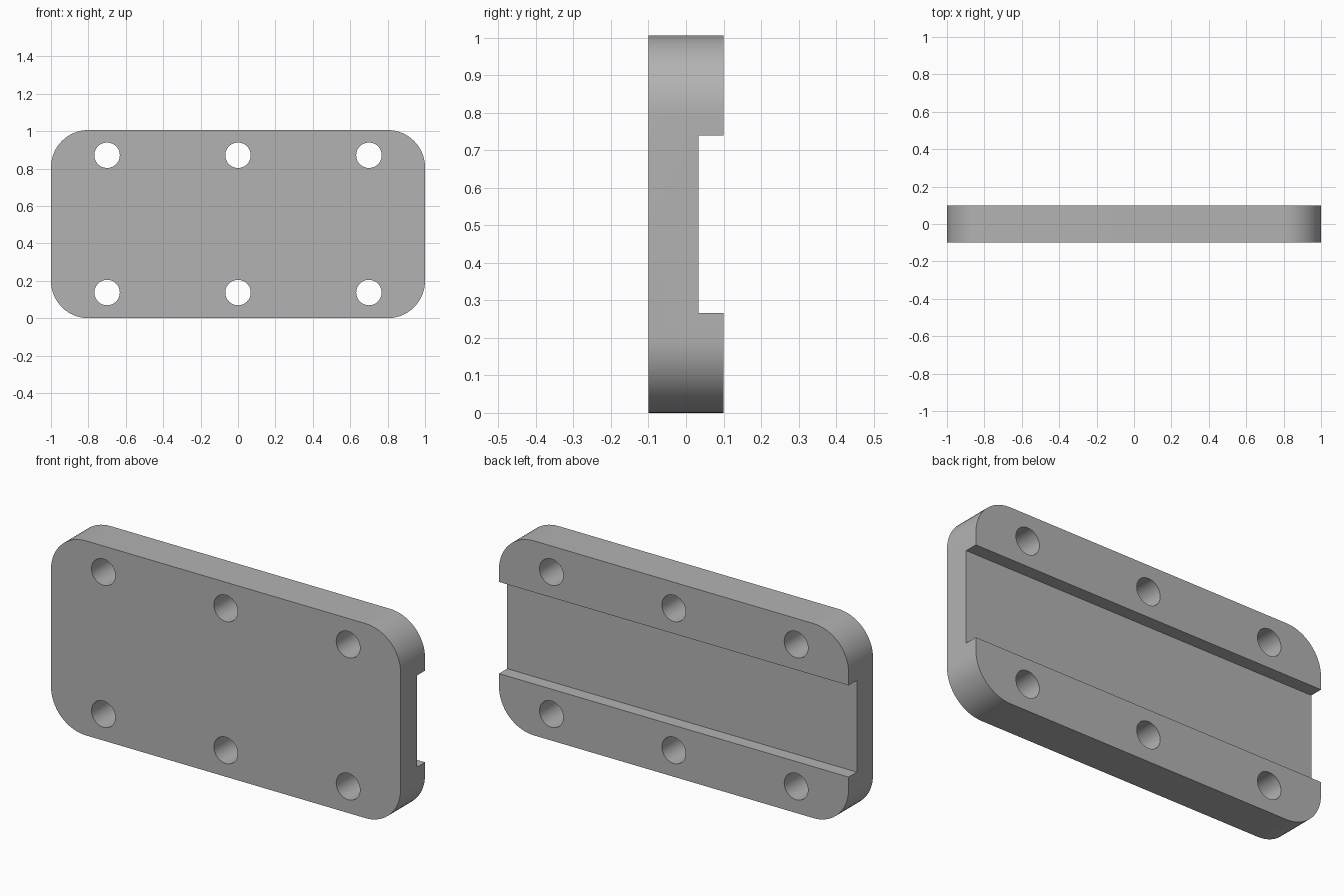
import bpy
import bmesh
from math import cos, sin, pi, radians
from mathutils import Matrix

WIDTH, HEIGHT, DEPTH = 2.0, 1.006, 0.2
CORNER = 0.2
HOLE_RADIUS = 0.068
CHANNEL_LOW, CHANNEL_HIGH, CHANNEL_FLOOR = 0.266, 0.74, 0.033

default_cube = bpy.data.objects.get("Cube")
if default_cube:
    bpy.data.objects.remove(default_cube, do_unlink=True)

# One plain grey for the whole plate
grey = bpy.data.materials.new("plain grey")
grey.use_nodes = True
colour = (0.45, 0.45, 0.45, 1)
grey.diffuse_color = colour
grey.node_tree.nodes["Principled BSDF"].inputs["Base Color"].default_value = colour


def make_object(name, bm):
    bmesh.ops.recalc_face_normals(bm, faces=bm.faces)
    mesh = bpy.data.meshes.new(name)
    bm.to_mesh(mesh)
    bm.free()
    mesh.materials.append(grey)
    obj = bpy.data.objects.new(name, mesh)
    bpy.context.collection.objects.link(obj)
    return obj


def cut(target, cutter):
    cutter.hide_render = True
    mod = target.modifiers.new(cutter.name, 'BOOLEAN')
    mod.operation = 'DIFFERENCE'
    mod.solver = 'EXACT'
    mod.object = cutter
    bpy.context.view_layer.objects.active = target
    bpy.ops.object.modifier_apply(modifier=mod.name)
    bpy.data.objects.remove(cutter, do_unlink=True)


# Plate: rounded rectangle outline pushed from front to back
bm = bmesh.new()
outline = []
steps = 16
corners = [(1, 1), (-1, 1), (-1, -1), (1, -1)]
for quarter, (sx, sz) in enumerate(corners):
    for i in range(steps + 1):
        a = (quarter + i / steps) * pi / 2
        x = sx * (WIDTH / 2 - CORNER) + CORNER * cos(a)
        z = HEIGHT / 2 + sz * (HEIGHT / 2 - CORNER) + CORNER * sin(a)
        outline.append(bm.verts.new((x, -DEPTH / 2, z)))
face = bm.faces.new(outline)
pushed = bmesh.ops.extrude_face_region(bm, geom=[face])["geom"]
bmesh.ops.translate(bm, vec=(0, DEPTH, 0),
                    verts=[v for v in pushed if isinstance(v, bmesh.types.BMVert)])
plate = make_object("mounting_plate", bm)

# Channel running the full width of the back
bm = bmesh.new()
bmesh.ops.create_cube(bm, size=1)
bmesh.ops.scale(bm, vec=(WIDTH * 1.2, DEPTH, CHANNEL_HIGH - CHANNEL_LOW), verts=bm.verts)
bmesh.ops.translate(bm, verts=bm.verts,
                    vec=(0, CHANNEL_FLOOR + DEPTH / 2, (CHANNEL_LOW + CHANNEL_HIGH) / 2))
cut(plate, make_object("channel_cutter", bm))

# Two rows of three through holes
bm = bmesh.new()
for x in (-0.7, 0, 0.7):
    for z in (0.137, 0.871):
        bmesh.ops.create_cone(
            bm, cap_ends=True, segments=48, radius1=HOLE_RADIUS, radius2=HOLE_RADIUS,
            depth=DEPTH * 2,
            matrix=Matrix.Translation((x, 0, z)) @ Matrix.Rotation(pi / 2, 4, 'X'))
cut(plate, make_object("hole_cutter", bm))

# Smooth the rounded corners and bores, keep the edges sharp
bpy.ops.object.select_all(action='DESELECT')
plate.select_set(True)
bpy.context.view_layer.objects.active = plate
bpy.ops.object.shade_smooth_by_angle(angle=radians(30))
